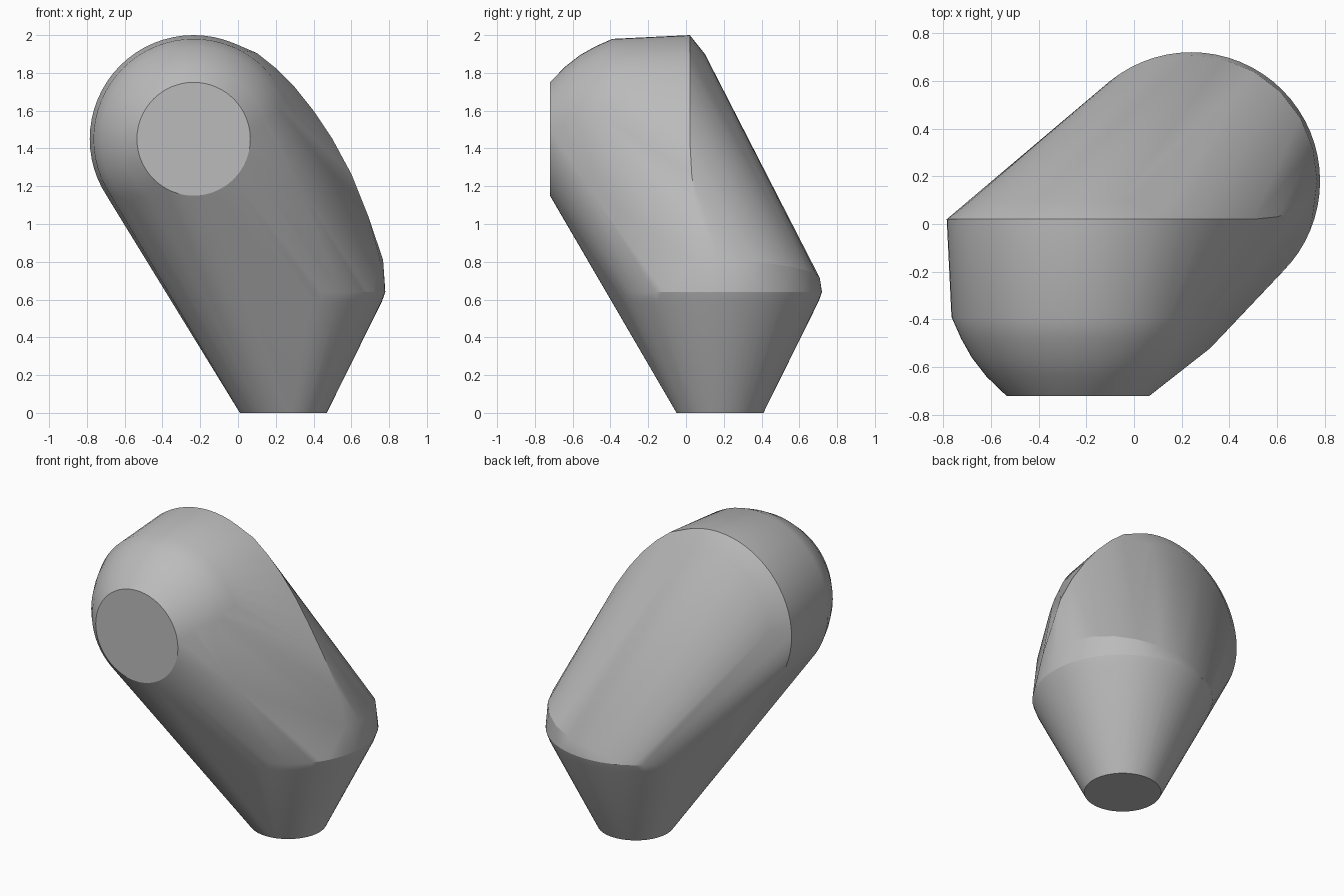
import bpy
import bmesh
from math import sin, cos, radians
from mathutils import Vector

if "Cube" in bpy.data.objects:
    bpy.data.objects.remove(bpy.data.objects["Cube"])

SIDES = 64
BASE = Vector((0.24, 0.18, 0))
DOME = Vector((-0.235, 0, 1.45))
bm = bmesh.new()


def ring(centre, u, v, radius):
    for i in range(SIDES):
        a = radians(360 * i / SIDES)
        bm.verts.new(centre + (u * cos(a) + v * sin(a)) * radius)


X, Y, Z = Vector((1, 0, 0)), Vector((0, 1, 0)), Vector((0, 0, 1))

# Tapered foot: level rings (height, radius)
for z, r in ((0, 0.23), (0.59, 0.522), (0.64, 0.54)):
    ring(BASE + Z * z, X, Y, r)

# Sloping shoulder above the foot
for deg, z in ((-15, 0.82), (0, 0.81), (15, 0.8), (30, 0.79), (45, 0.775),
               (60, 0.755), (75, 0.735), (90, 0.715), (105, 0.69), (120, 0.66)):
    a = radians(deg)
    bm.verts.new(BASE + Vector((cos(a), sin(a), 0)) * 0.528 + Z * z)

# Rounded head: upright rings (depth, radius)
for y, r in ((0.1, 0.45), (0.02, 0.55), (-0.39, 0.53), (-0.48, 0.49),
             (-0.56, 0.445), (-0.64, 0.383), (-0.72, 0.3)):
    ring(DOME + Y * y, X, Z, r)

# Bulging ridge and front swell joining head to foot
for p in ((0.1, 0.02, 1.905), (0.2, 0.02, 1.825), (0.3, 0.02, 1.725),
          (0.4, 0.02, 1.6), (0.5, 0.02, 1.45), (0.6, 0.03, 1.265),
          (0.69, 0.06, 1.04), (0.24, -0.58, 1.28), (0.32, -0.52, 1.2),
          (0.38, -0.45, 1.12)):
    bm.verts.new(p)

# Wrap everything in one convex skin
hull = bmesh.ops.convex_hull(bm, input=bm.verts)
loose = {g for g in hull["geom_interior"] + hull["geom_unused"]
         if isinstance(g, bmesh.types.BMVert)}
bmesh.ops.delete(bm, geom=list(loose), context="VERTS")
bmesh.ops.dissolve_limit(bm, angle_limit=radians(0.5), verts=bm.verts, edges=bm.edges)
bmesh.ops.recalc_face_normals(bm, faces=bm.faces)

mesh = bpy.data.meshes.new("rounded_body")
bm.to_mesh(mesh)
bm.free()
body = bpy.data.objects.new("rounded_body", mesh)
bpy.context.collection.objects.link(body)

# Plain grey
grey = bpy.data.materials.new("plain_grey")
grey.use_nodes = True
colour = (0.5, 0.5, 0.5, 1)
grey.diffuse_color = colour
grey.node_tree.nodes["Principled BSDF"].inputs["Base Color"].default_value = colour
mesh.materials.append(grey)

bpy.ops.object.select_all(action="DESELECT")
body.select_set(True)
bpy.context.view_layer.objects.active = body
bpy.ops.object.shade_smooth_by_angle(angle=radians(22))
